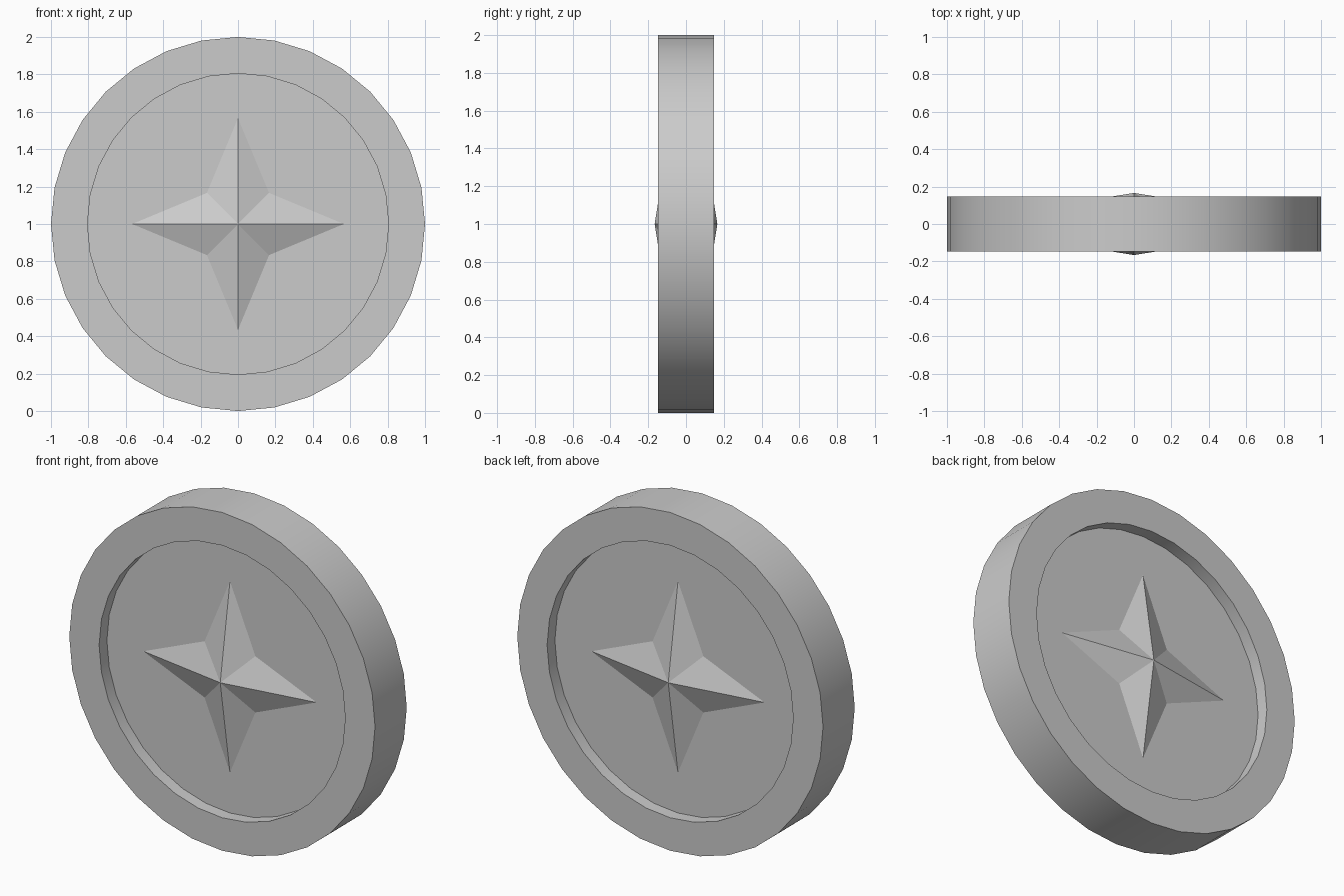
import bpy, bmesh
from math import sin, cos, pi

if "Cube" in bpy.data.objects:
    bpy.data.objects.remove(bpy.data.objects["Cube"])

SIDES = 32
HALF = 0.148      # half thickness at the rim
FLOOR = 0.075     # half thickness at the recessed face
APEX = 0.166      # height of the star's centre
CENTRE_Z = 1.0


def finish(name, bm):
    bmesh.ops.recalc_face_normals(bm, faces=bm.faces[:])
    mesh = bpy.data.meshes.new(name)
    bm.to_mesh(mesh)
    bm.free()
    obj = bpy.data.objects.new(name, mesh)
    obj.location.z = CENTRE_Z
    bpy.context.collection.objects.link(obj)
    return obj


# Coin body: rings of (radius, y) joined from the front floor round to the back floor
bm = bmesh.new()
profile = [(0.805, -FLOOR), (0.805, -HALF), (1.0, -HALF),
           (1.0, HALF), (0.805, HALF), (0.805, FLOOR)]
rings = [[bm.verts.new((r * sin(2 * pi * i / SIDES), y, r * cos(2 * pi * i / SIDES)))
          for i in range(SIDES)] for r, y in profile]
for a, b in zip(rings, rings[1:]):
    for i in range(SIDES):
        j = (i + 1) % SIDES
        bm.faces.new((a[i], a[j], b[j], b[i]))
bm.faces.new(rings[0])
bm.faces.new(rings[-1])
coin = finish("coin_body", bm)
bpy.context.view_layer.objects.active = coin
coin.select_set(True)
bpy.ops.object.shade_smooth_by_angle(angle=pi / 6)


# Faceted four-pointed star, one on each face
def star(name, side):
    bm = bmesh.new()
    outline = []
    for i in range(8):
        r = 0.566 if i % 2 == 0 else 0.235
        outline.append(bm.verts.new((r * sin(i * pi / 4), side * FLOOR, r * cos(i * pi / 4))))
    apex = bm.verts.new((0, side * APEX, 0))
    for i in range(8):
        bm.faces.new((outline[i], outline[(i + 1) % 8], apex))
    bm.faces.new(outline)
    return finish(name, bm)


star("front_star", -1)
star("back_star", 1)
